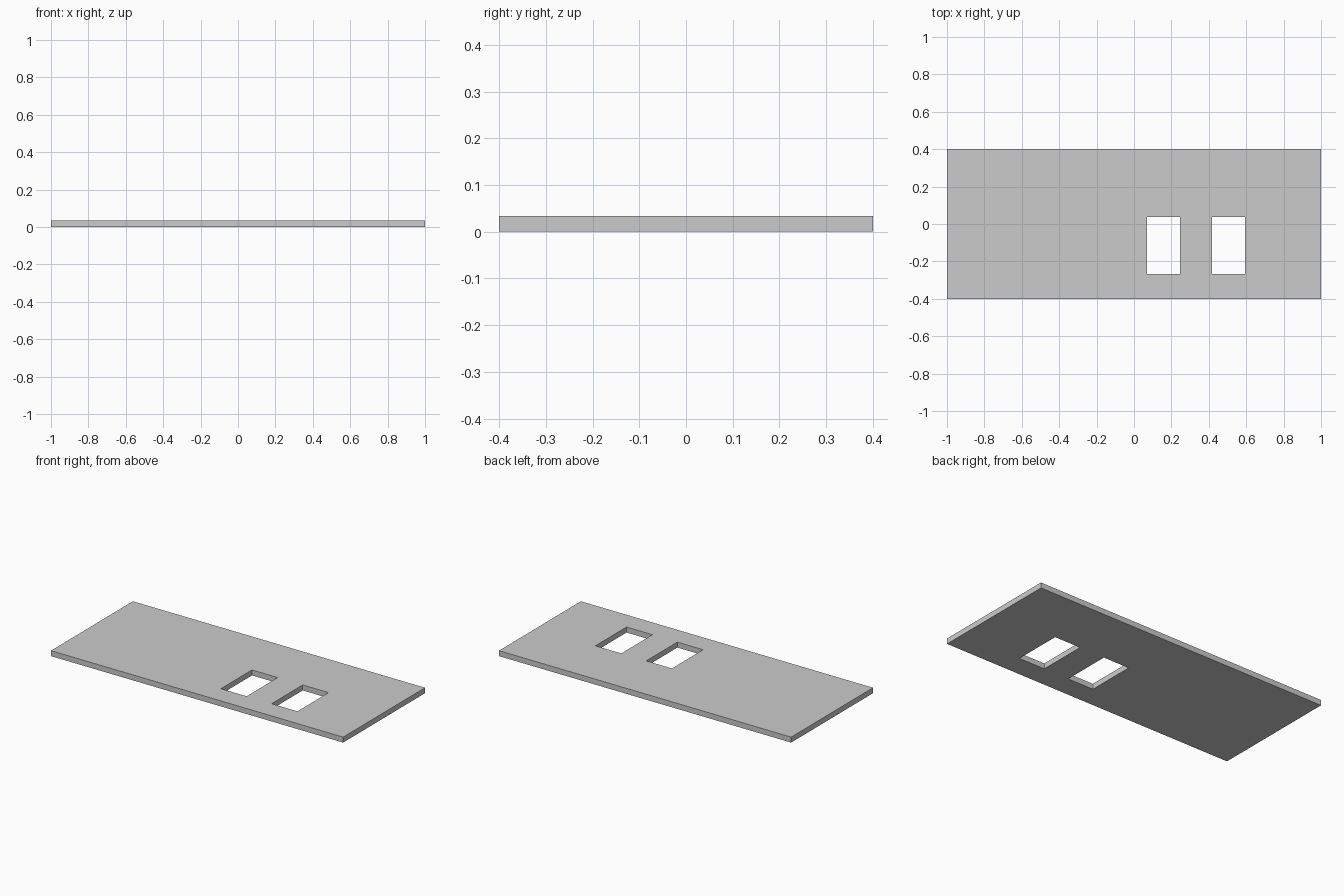
import bpy
import bmesh

if "Cube" in bpy.data.objects:
    bpy.data.objects.remove(bpy.data.objects["Cube"])

THICKNESS = 0.034
XS = [-1.0, 0.07, 0.246, 0.417, 0.594, 1.0]
YS = [-0.4, -0.267, 0.037, 0.4]
HOLES = {(1, 1), (3, 1)}  # grid cells left open

bm = bmesh.new()

# Flat panel laid out as a grid, skipping the two window openings
verts = [[bm.verts.new((x, y, 0)) for y in YS] for x in XS]
for i in range(len(XS) - 1):
    for j in range(len(YS) - 1):
        if (i, j) not in HOLES:
            bm.faces.new((verts[i][j], verts[i + 1][j],
                          verts[i + 1][j + 1], verts[i][j + 1]))

# Thickness, including the walls of the openings
result = bmesh.ops.extrude_face_region(bm, geom=bm.faces[:], use_keep_orig=True)
top = [g for g in result["geom"] if isinstance(g, bmesh.types.BMVert)]
bmesh.ops.translate(bm, verts=top, vec=(0, 0, THICKNESS))
bmesh.ops.recalc_face_normals(bm, faces=bm.faces[:])

mesh = bpy.data.meshes.new("panel_with_openings")
bm.to_mesh(mesh)
bm.free()
panel = bpy.data.objects.new("panel_with_openings", mesh)
bpy.context.collection.objects.link(panel)
